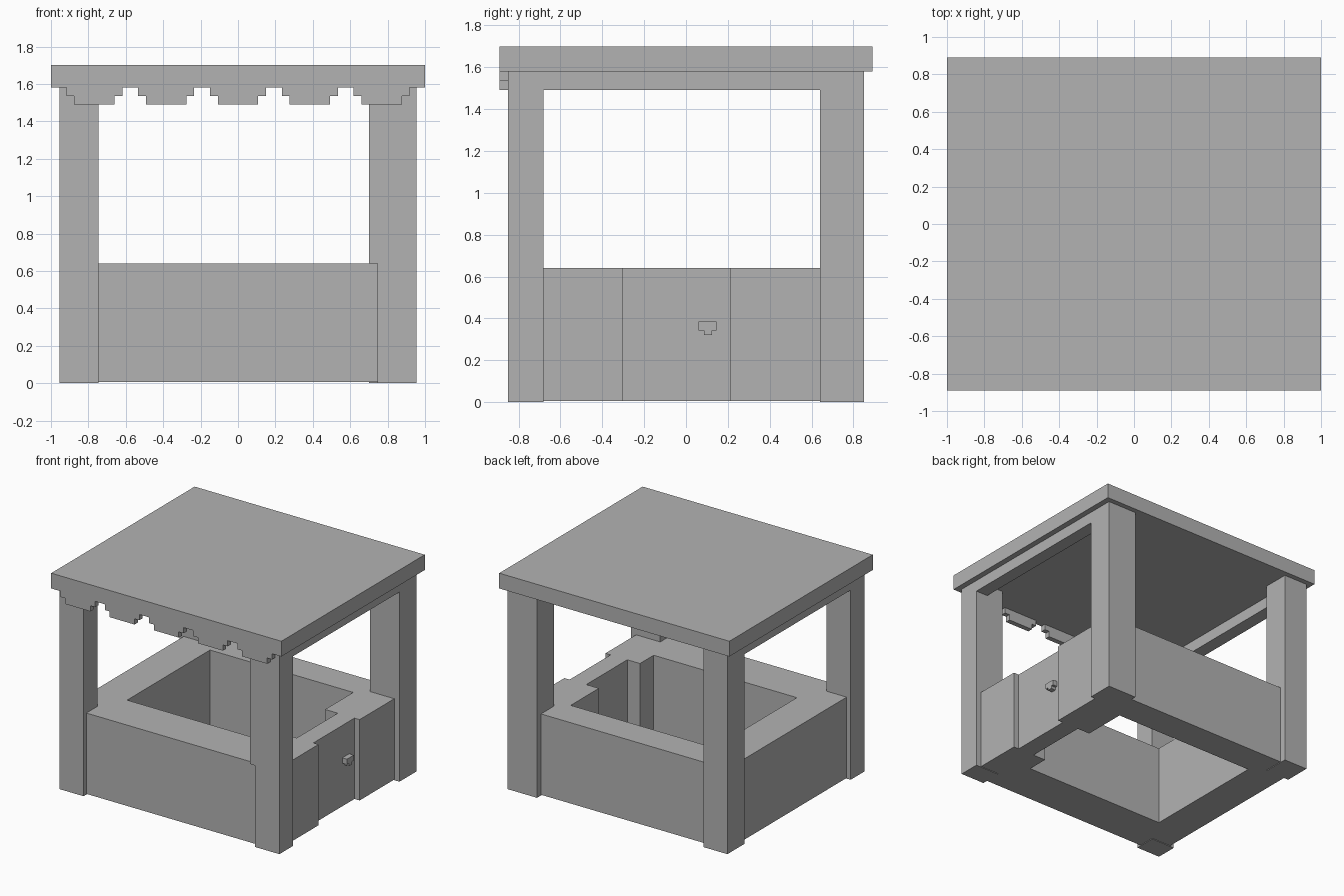
import bpy
import bmesh

if "Cube" in bpy.data.objects:
    bpy.data.objects.remove(bpy.data.objects["Cube"], do_unlink=True)

GREY = (0.45, 0.45, 0.45, 1.0)
grey = bpy.data.materials.new("plain_grey")
grey.use_nodes = True
grey.diffuse_color = GREY
grey.node_tree.nodes["Principled BSDF"].inputs["Base Color"].default_value = GREY


def prism(name, outline, shift):
    """Extrude a flat closed outline along a vector."""
    bm = bmesh.new()
    face = bm.faces.new([bm.verts.new(p) for p in outline])
    extruded = bmesh.ops.extrude_face_region(bm, geom=[face], use_keep_orig=True)["geom"]
    verts = [g for g in extruded if isinstance(g, bmesh.types.BMVert)]
    bmesh.ops.translate(bm, verts=verts, vec=shift)
    bmesh.ops.recalc_face_normals(bm, faces=bm.faces)
    mesh = bpy.data.meshes.new(name)
    bm.to_mesh(mesh)
    bm.free()
    mesh.materials.append(grey)
    obj = bpy.data.objects.new(name, mesh)
    bpy.context.collection.objects.link(obj)
    return obj


def box(name, x, y, z):
    """Box from (min, max) pairs."""
    (x0, x1), (y0, y1), (z0, z1) = x, y, z
    return prism(name, [(x0, y0, z0), (x1, y0, z0), (x1, y1, z0), (x0, y1, z0)], (0, 0, z1 - z0))


COUNTER, EAVES, TOP = 0.64, 1.58, 1.70
FRONT, BACK = (-0.85, -0.68), (0.64, 0.85)

# Flat roof slab
box("roof", (-1, 1), (-0.89, 0.89), (EAVES, TOP))

# Corner posts
box("front_right_post", (-0.955, -0.747), FRONT, (0, EAVES))
box("back_right_post", (-0.955, -0.747), BACK, (0, EAVES))
box("back_left_post", (0.70, 0.955), BACK, (0, EAVES))

# Front left post is wider above the counter
prism("front_left_post",
      [(x, FRONT[0], z) for x, z in ((0.745, 0), (0.955, 0), (0.955, EAVES),
                                     (0.70, EAVES), (0.70, COUNTER), (0.745, COUNTER))],
      (0, FRONT[1] - FRONT[0], 0))

# Beams under the roof along both sides
for side, x in (("right", (-0.955, -0.85)), ("left", (0.85, 0.955))):
    box(side + "_beam", x, (FRONT[1], BACK[0]), (1.49, EAVES))

# Thick counter wall wrapping round the stall, open at the doorway
wall = [(0.91, -0.30), (0.91, -0.815), (-0.92, -0.815), (-0.92, 0.80),
        (0.91, 0.80), (0.91, 0.21), (0.61, 0.21), (0.61, 0.56),
        (-0.635, 0.56), (-0.635, -0.47), (0.61, -0.47), (0.61, -0.30)]
prism("counter_wall", [(x, y, 0.005) for x, y in wall], (0, 0, COUNTER - 0.005))

# Recessed door with a stepped handle
box("door", (0.72, 0.865), (-0.30, 0.21), (0.005, COUNTER))
handle = [(0.06, 0.385), (0.06, 0.342), (0.085, 0.342), (0.085, 0.32),
          (0.125, 0.32), (0.125, 0.342), (0.145, 0.342), (0.145, 0.385)]
prism("door_handle", [(0.865, y, z) for y, z in handle], (0.04, 0, 0))

# Stepped valance teeth along the front eaves
tooth = [(-0.15, EAVES), (-0.15, 1.535), (-0.108, 1.535), (-0.108, 1.49)]
tooth += [(-x, z) for x, z in reversed(tooth)]
for i in range(5):
    cx = (i - 2) * 0.384
    prism(f"valance_tooth_{i + 1}", [(cx + x, -0.89, z) for x, z in tooth], (0, 0.04, 0))
